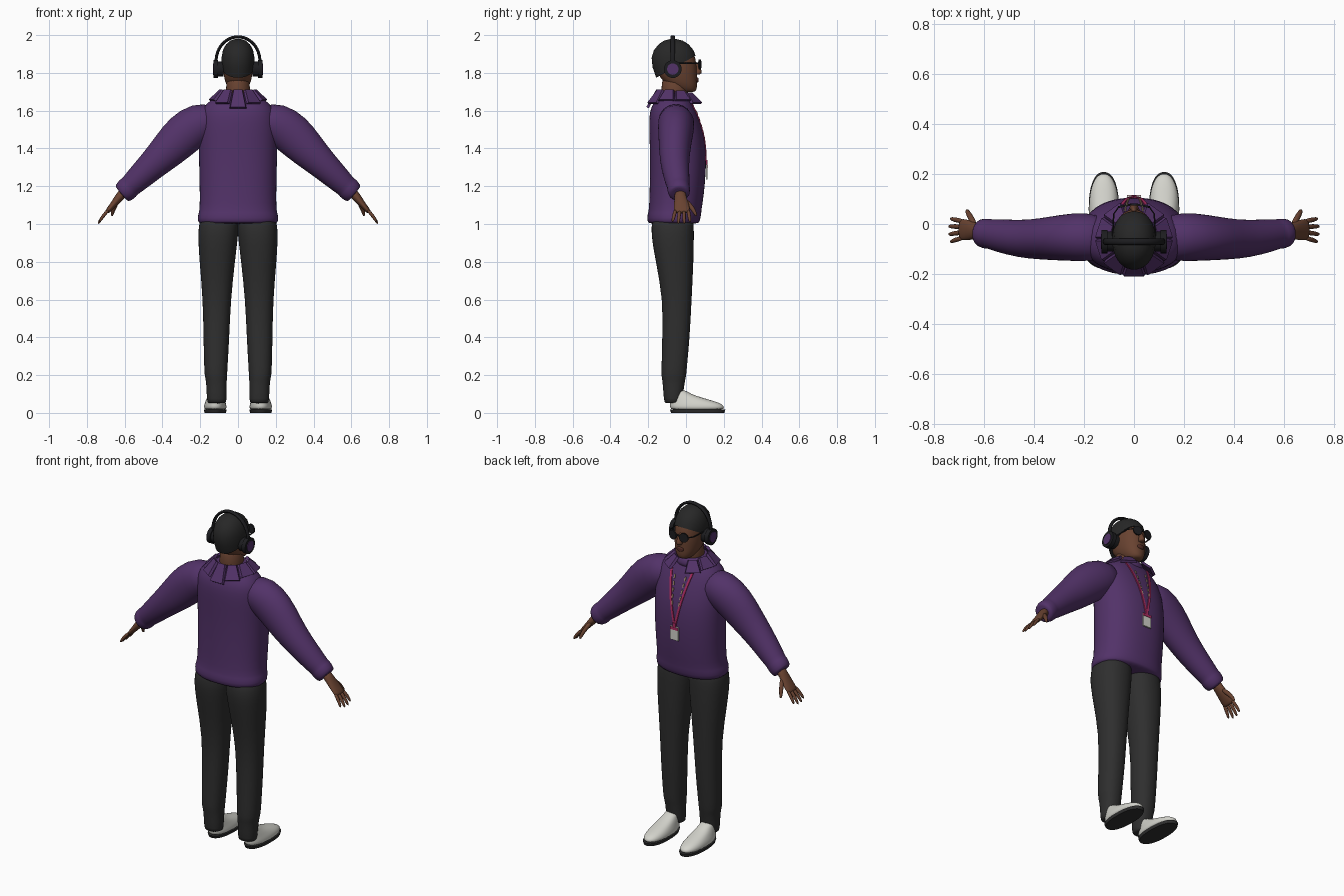
import bpy, bmesh
from math import sin, cos, pi, radians
from mathutils import Vector, Matrix

if "Cube" in bpy.data.objects:
    bpy.data.objects.remove(bpy.data.objects["Cube"])


def material(name, r, g, b):
    m = bpy.data.materials.new(name)
    m.use_nodes = True
    m.diffuse_color = (r, g, b, 1)
    m.node_tree.nodes["Principled BSDF"].inputs["Base Color"].default_value = (r, g, b, 1)
    return m


PURPLE = material("purple cloth", .085, .032, .14)
BLACK = material("black cloth", .028, .028, .028)
HAIR = material("black hair", .02, .02, .02)
SKIN = material("brown skin", .14, .055, .03)
LIP = material("dark lips", .08, .025, .018)
WHITE = material("shoe white", .65, .65, .6)
DARK = material("dark plastic", .012, .012, .014)
PINK = material("lanyard pink", .4, .025, .12)
TAN = material("cord tan", .4, .3, .18)


def finish(name, bm, mat, smooth=True, sub=0):
    bmesh.ops.recalc_face_normals(bm, faces=bm.faces)
    me = bpy.data.meshes.new(name)
    bm.to_mesh(me)
    bm.free()
    me.materials.append(mat)
    ob = bpy.data.objects.new(name, me)
    bpy.context.scene.collection.objects.link(ob)
    if smooth:
        me.shade_smooth()
        if not sub:
            me.set_sharp_from_angle(angle=radians(40))
    if sub:
        mod = ob.modifiers.new("smooth", "SUBSURF")
        mod.levels = mod.render_levels = sub
    return ob


def skin_rings(rings):
    """Bridge equal-sized point rings into a capped surface."""
    bm = bmesh.new()
    vs = [[bm.verts.new(p) for p in r] for r in rings]
    n = len(vs[0])
    for a, b in zip(vs, vs[1:]):
        for i in range(n):
            bm.faces.new((a[i], a[(i + 1) % n], b[(i + 1) % n], b[i]))
    bm.faces.new(vs[0])
    bm.faces.new(vs[-1])
    return bm


def oval(c, u, v, n, power):
    pts = []
    for i in range(n):
        ca, sa = cos(2 * pi * i / n), sin(2 * pi * i / n)
        k = (abs(ca) ** power + abs(sa) ** power) ** (-1 / power)
        pts.append(c + u * ca * k + v * sa * k)
    return pts


def stack(rows, side=1, n=24, power=2):
    """Loft of horizontal ovals from rows of z, x0, x1, y0, y1."""
    return skin_rings([oval(Vector((side * (x0 + x1) / 2, (y0 + y1) / 2, z)),
                            Vector(((x1 - x0) / 2, 0, 0)), Vector((0, (y1 - y0) / 2, 0)), n, power)
                       for z, x0, x1, y0, y1 in rows])


def centred(rows):
    return [(z, -w, w, y0, y1) for z, w, y0, y1 in rows]


def tube(rows, side=1, n=12):
    """Loft along a path from rows of x, y, z, thickness, width (width lies along y)."""
    pts = [Vector((side * r[0], r[1], r[2])) for r in rows]
    rings = []
    for i, p in enumerate(pts):
        t = (pts[min(i + 1, len(pts) - 1)] - pts[max(i - 1, 0)]).normalized()
        b = (Vector((0, 1, 0)) - t * t.y).normalized()
        rings.append(oval(p, t.cross(b) * rows[i][3], b * rows[i][4], n, 2))
    return skin_rings(rings)


def disc(name, centre, axis, r, depth, mat, n=28):
    bm = bmesh.new()
    rot = Vector(axis).to_track_quat("Z", "Y").to_matrix().to_4x4()
    bmesh.ops.create_cone(bm, cap_ends=True, segments=n, radius1=r, radius2=r, depth=depth,
                          matrix=Matrix.Translation(centre) @ rot)
    return finish(name, bm, mat)


def box(name, centre, size, mat):
    bm = bmesh.new()
    bmesh.ops.create_cube(bm, size=1, matrix=Matrix.Translation(centre) @ Matrix.Diagonal((*size, 1)))
    return finish(name, bm, mat, False)


# Sweater body with a hem band
torso = finish("sweater_body", stack(centred([
    (1.0, .205, -.195, .065), (1.01, .214, -.205, .072), (1.055, .212, -.204, .082),
    (1.065, .204, -.197, .08), (1.15, .202, -.193, .095), (1.3, .206, -.19, .108),
    (1.42, .208, -.192, .104), (1.5, .208, -.195, .088), (1.57, .2, -.195, .066),
    (1.62, .185, -.185, .045), (1.66, .14, -.16, .025), (1.69, .09, -.14, .015)]),
    n=32, power=2.3), PURPLE, sub=1)

# Collar band and ring of folded flaps, open at the front
finish("collar_band", stack(centred([(1.63, .11, -.16, .035), (1.67, .1, -.155, .035),
                                     (1.7, .083, -.145, .02), (1.69, .07, -.13, .01)])), PURPLE, sub=1)
for k in range(10):
    if k == 5:
        continue
    a = -pi / 2 + k * pi / 5
    out = Vector((cos(a), sin(a), 0))
    tan = Vector((-sin(a), cos(a), 0))
    mid = Vector((0, -.06, 0))
    drop = .02 * max(0, sin(a))
    top = mid + out * .085 + Vector((0, 0, 1.705 - drop))
    low = mid + out * .138 + Vector((0, 0, 1.612 + .04 * abs(cos(a))))
    lift = out * .012 + Vector((0, 0, .008))
    bm = skin_rings([[top - tan * .026, top + tan * .026, low + tan * .045, low - tan * .045],
                     [top - tan * .022 + lift, top + tan * .022 + lift,
                      low + tan * .04 + lift, low - tan * .04 + lift]])
    finish("collar_flap_%d" % k, bm, PURPLE, False)

# Limbs, mirrored
for side, tag in ((1, "left"), (-1, "right")):
    finish(tag + "_sleeve", tube([
        (.1, -.06, 1.56, .075, .085), (.2, -.05, 1.54, .112, .1), (.29, -.055, 1.476, .115, .092),
        (.37, -.06, 1.39, .098, .083), (.45, -.06, 1.315, .08, .076), (.55, -.045, 1.22, .065, .065),
        (.575, -.04, 1.197, .058, .058), (.58, -.04, 1.192, .064, .062),
        (.612, -.035, 1.16, .058, .057), (.616, -.035, 1.157, .045, .045)], side, 24), PURPLE, sub=1)
    finish(tag + "_palm", tube([
        (.6, -.03, 1.175, .028, .032), (.63, -.03, 1.14, .024, .032), (.658, -.024, 1.105, .018, .042),
        (.688, -.022, 1.07, .014, .045), (.697, -.022, 1.06, .01, .04)], side), SKIN, sub=1)
    for i in range(4):
        y0, y1 = -.055 + .022 * i, -.075 + .033 * i
        end = 1 if i in (1, 2) else .86
        tip = Vector((.688, y0, 1.072)).lerp(Vector((.742, y1, .998)), end)
        mid = Vector((.688, y0, 1.072)).lerp(tip, .55) + Vector((.004, 0, .003))
        finish("%s_finger_%d" % (tag, i + 1), tube([
            (.682, y0, 1.078, .01, .011), (*mid, .01, .0105), (*tip, .006, .007)], side, 8), SKIN, sub=1)
    finish(tag + "_thumb", tube([(.635, -.01, 1.13, .014, .016), (.652, .025, 1.095, .013, .014),
                                 (.664, .045, 1.065, .011, .011), (.668, .056, 1.04, .007, .007)],
                                side, 8), SKIN, sub=1)
    finish(tag + "_trouser_leg", stack([
        (1.08, .0, .19, -.17, .04), (.98, -.005, .212, -.187, .042), (.9, .004, .21, -.178, .042),
        (.8, .016, .204, -.16, .04), (.6, .038, .186, -.122, .03), (.4, .046, .183, -.126, .02),
        (.23, .056, .179, -.13, .004), (.19, .058, .176, -.13, .0), (.17, .06, .168, -.124, -.006),
        (.06, .06, .165, -.117, -.02), (.05, .064, .16, -.112, -.025)], side, power=2.3), BLACK, sub=1)
    finish(tag + "_shoe", stack([
        (.012, .063, .177, -.08, .2), (.03, .06, .181, -.085, .205), (.048, .063, .178, -.085, .19),
        (.062, .068, .172, -.085, .15), (.082, .074, .164, -.085, .08), (.1, .08, .156, -.085, .025),
        (.125, .084, .15, -.085, -.01)], side, power=2.3), WHITE, sub=1)
    finish(tag + "_sole", stack([(0, .064, .177, -.078, .203), (.017, .06, .181, -.086, .208)],
                                side, 32, 2.3), BLACK)

# Neck and head
finish("neck", stack(centred([(1.62, .07, -.135, .01), (1.7, .064, -.13, .012),
                              (1.8, .062, -.13, .01)])), SKIN, sub=1)
finish("head", stack(centred([
    (1.697, .03, -.03, .045), (1.71, .045, -.06, .056), (1.735, .062, -.1, .06),
    (1.77, .073, -.135, .058), (1.81, .079, -.155, .059), (1.85, .08, -.165, .055),
    (1.9, .079, -.165, .046), (1.94, .062, -.14, .015), (1.96, .035, -.11, -.02)]),
    power=2.2), SKIN, sub=1)
finish("nose", stack(centred([(1.79, .012, .045, .07), (1.797, .02, .045, .084), (1.81, .017, .045, .085),
                              (1.835, .01, .045, .071), (1.86, .008, .04, .06)]), n=12), SKIN, sub=1)
finish("lips", stack(centred([(1.748, .012, .05, .064), (1.757, .024, .045, .068), (1.763, .024, .045, .065),
                              (1.769, .022, .045, .068), (1.776, .01, .05, .063)]), n=12), LIP, sub=1)

# Close-cropped hair, trimmed along a sloping hairline
bm = stack(centred([
    (1.73, .068, -.14, .03), (1.78, .08, -.16, .05), (1.83, .086, -.177, .058), (1.88, .087, -.182, .054),
    (1.92, .08, -.17, .04), (1.95, .064, -.146, .015), (1.97, .042, -.118, -.016),
    (1.979, .015, -.085, -.05)]), n=40, power=2.1)
bmesh.ops.bisect_plane(bm, geom=bm.verts[:] + bm.edges[:] + bm.faces[:], plane_co=(0, .045, 1.888),
                       plane_no=(0, -.56, 1), clear_inner=True)
bmesh.ops.holes_fill(bm, edges=[e for e in bm.edges if e.is_boundary])
finish("hair", bm, HAIR)

# Headphones
arch = [(.116 * cos(t), -.07, 1.862 + .129 * sin(t), .008, .013)
        for t in (pi * i / 24 for i in range(25))]
finish("headphone_band", tube([(.118, -.07, 1.8, .008, .013)] + arch + [(-.118, -.07, 1.8, .008, .013)],
                              n=12), DARK)
for side, tag in ((1, "left"), (-1, "right")):
    disc(tag + "_ear_cushion", (side * .093, -.07, 1.82), (1, 0, 0), .04, .03, DARK)
    disc(tag + "_ear_cup", (side * .117, -.07, 1.82), (1, 0, 0), .047, .024, DARK)
    disc(tag + "_ear_cup_plate", (side * .13, -.07, 1.82), (1, 0, 0), .03, .005, PURPLE)
    # Sunglasses
    disc(tag + "_lens", (side * .036, .073, 1.845), (side * .2, 1, 0), .027, .008, DARK)
    finish(tag + "_temple_arm", skin_rings([
        oval(Vector((side * x, y, 1.85)), Vector((.003, 0, 0)), Vector((0, 0, .004)), 8, 2)
        for x, y in ((.06, .07), (.081, .04), (.086, -.06))]), DARK)
box("glasses_bridge", (0, .077, 1.852), (.03, .008, .007), DARK)

# Lanyard, cords and badge laid on the chest
bpy.context.view_layer.update()


def chest(x, z):
    hit, loc, _, _ = torso.ray_cast((x, 1, z), (0, -1, 0))
    return loc.y if hit else .03


def ribbon(name, x0, z0, x1, z1, width, lift, mat, steps=12):
    rings = []
    for i in range(steps + 1):
        x, z = x0 + (x1 - x0) * i / steps, z0 + (z1 - z0) * i / steps
        y = chest(x, z)
        rings.append([Vector((x + dx * width / 2, y + dy, z))
                      for dx, dy in ((-1, -.003), (1, -.003), (1, lift), (-1, lift))])
    finish(name, skin_rings(rings), mat, False)


for side, tag in ((1, "left"), (-1, "right")):
    ribbon(tag + "_lanyard_strap", side * .075, 1.655, side * .004, 1.33, .013, .005, PINK)
    for j in range(5):
        z = 1.6 - j * .035
        ribbon("%s_cord_%d" % (tag, j), side * (.036 - .003 * j), z, side * (.034 - .003 * j), z - .02,
               .007, .005, TAN, 2)
y = chest(0, 1.29)
box("badge_clip", (0, y + .005, 1.325), (.018, .009, .025), PINK)
box("badge", (0, y + .005, 1.275), (.054, .008, .08), WHITE)
box("badge_header", (0, y + .008, 1.305), (.054, .006, .016), PINK)
